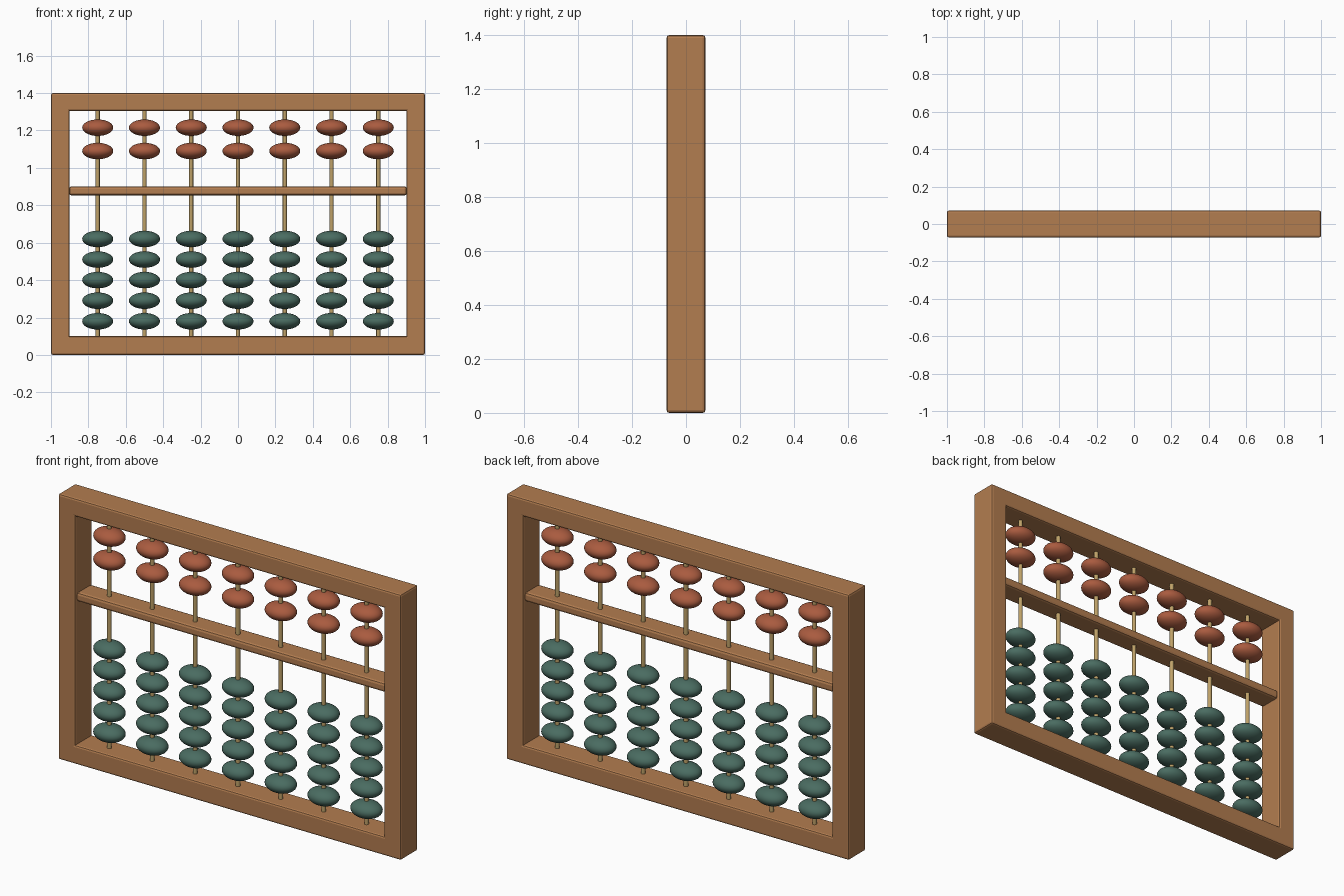
import bpy, bmesh, math

if "Cube" in bpy.data.objects:
    bpy.data.objects.remove(bpy.data.objects["Cube"])

def material(name, rgb):
    m = bpy.data.materials.new(name)
    m.diffuse_color = (*rgb, 1)
    m.use_nodes = True
    m.node_tree.nodes["Principled BSDF"].inputs["Base Color"].default_value = m.diffuse_color
    return m

WOOD = material("wood", (0.45, 0.205, 0.08))
BRASS = material("brass", (0.52, 0.36, 0.14))
RED = material("red_lacquer", (0.40, 0.105, 0.05))
GREEN = material("green_lacquer", (0.068, 0.15, 0.12))

def wooden(name, bm, edges, bevel):
    # Bevelled, flat-faced wooden part
    bmesh.ops.recalc_face_normals(bm, faces=bm.faces)
    bmesh.ops.bevel(bm, geom=edges, offset=bevel, segments=2, profile=0.5, affect='EDGES')
    mesh = bpy.data.meshes.new(name)
    bm.to_mesh(mesh)
    bm.free()
    mesh.materials.append(WOOD)
    bpy.context.collection.objects.link(bpy.data.objects.new(name, mesh))

def finish_smooth(obj, name, mat):
    obj.name = name
    obj.data.materials.append(mat)
    bpy.ops.object.shade_smooth_by_angle(angle=math.radians(40))

# Frame: one rectangular ring extruded through its depth, inner corners left crisp
D = 0.072
outer = [(-1, 0), (1, 0), (1, 1.4), (-1, 1.4)]
inner = [(-0.9, 0.1), (0.9, 0.1), (0.9, 1.305), (-0.9, 1.305)]
bm = bmesh.new()
rings = [[bm.verts.new((x, y, z)) for x, z in loop]
         for loop, y in ((outer, -D), (outer, D), (inner, D), (inner, -D))]
for a, b in zip(rings, rings[1:] + rings[:1]):
    for i in range(4):
        j = (i + 1) % 4
        bm.faces.new((a[i], a[j], b[j], b[i]))
corners = [bm.edges.get((rings[2][i], rings[3][i])) for i in range(4)]
bm.normal_update()
edges = [e for e in bm.edges if e not in corners and e.calc_face_angle() > 0.5]
wooden("frame", bm, edges, 0.01)

# Dividing beam
bm = bmesh.new()
bmesh.ops.create_cube(bm, size=1)
for v in bm.verts:
    v.co = (v.co.x * 1.806, v.co.y * 0.12, v.co.z * 0.048 + 0.877)
wooden("dividing_beam", bm, bm.edges[:], 0.013)

# Rods with two upper and five lower beads each
def bead(name, x, z, mat):
    bpy.ops.mesh.primitive_uv_sphere_add(segments=32, ring_count=16, radius=1, location=(x, 0, z))
    b = bpy.context.object
    b.scale = (0.083, 0.066, 0.044)
    bpy.ops.object.transform_apply(location=False, rotation=False, scale=True)
    finish_smooth(b, name, mat)

for c in range(7):
    x = -0.75 + 0.25 * c
    bpy.ops.mesh.primitive_cylinder_add(vertices=16, radius=0.011, depth=1.25, location=(x, 0, 0.7))
    finish_smooth(bpy.context.object, f"rod_{c + 1}", BRASS)
    for i in range(2):
        bead(f"upper_bead_{c + 1}_{i + 1}", x, 1.09 + 0.125 * i, RED)
    for i in range(5):
        bead(f"lower_bead_{c + 1}_{i + 1}", x, 0.18 + 0.11 * i, GREEN)
